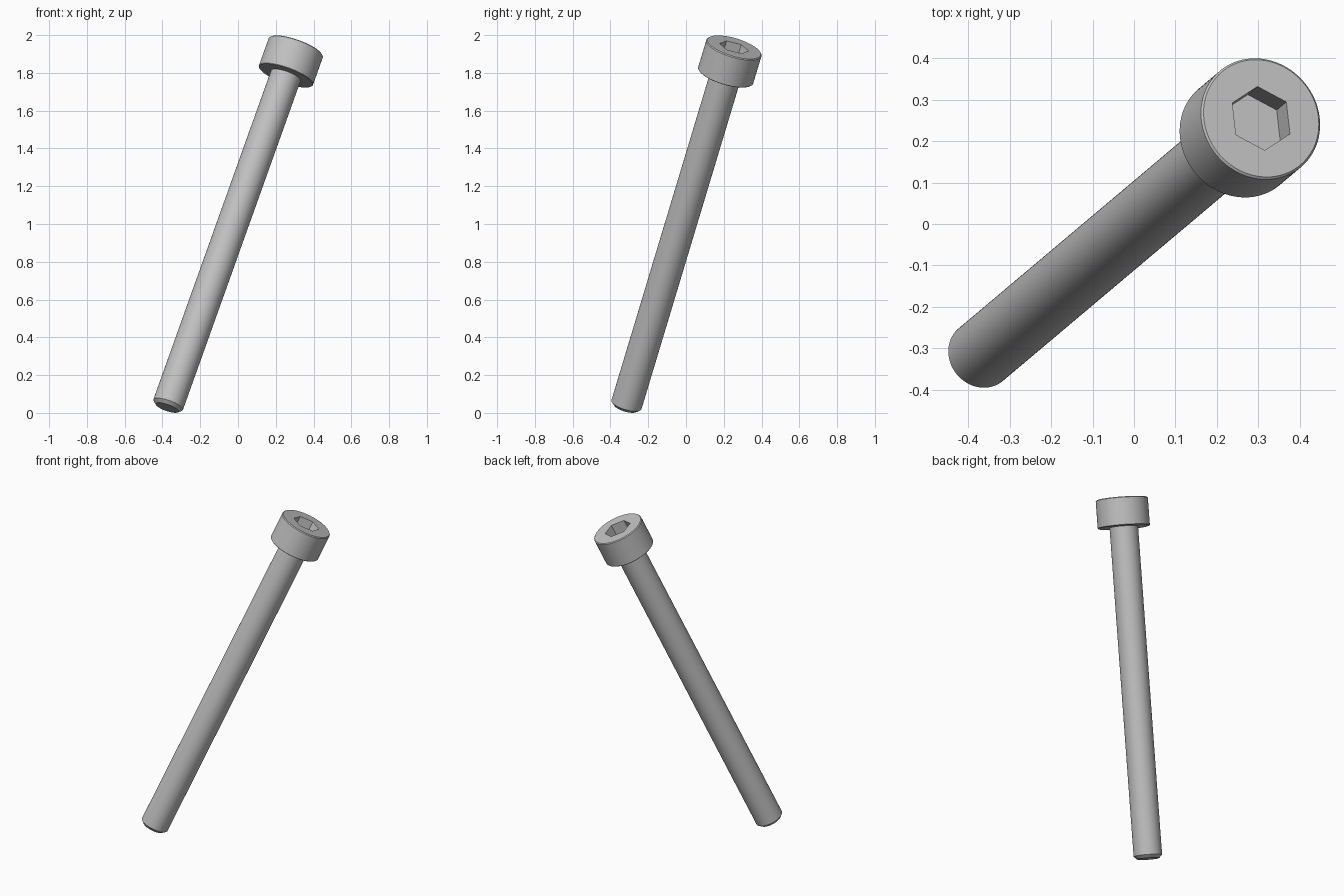
import bpy, bmesh, math
from mathutils import Vector, Matrix

cube = bpy.data.objects.get("Cube")
if cube:
    bpy.data.objects.remove(cube, do_unlink=True)

# Main sizes, measured along the screw axis from the centre of the head top
HEAD_R, HEAD_H = 0.152, 0.166
SHAFT_R, LENGTH = 0.083, 2.107
SOCKET_R, SOCKET_DEPTH = 0.08, 0.072
EDGE = 0.005

steel = bpy.data.materials.new("grey_steel")
steel.use_nodes = True
grey = (0.53, 0.53, 0.53, 1)
steel.diffuse_color = grey
steel.node_tree.nodes["Principled BSDF"].inputs["Base Color"].default_value = grey

# Tilted frame: z along the screw, x towards one corner of the hex socket
axis = Vector((0.324, 0.273, 0.906)).normalized()
corner = Vector((-0.0087, 0.077, -0.0201))
corner = (corner - axis * corner.dot(axis)).normalized()
frame = Matrix((corner, axis.cross(corner), axis)).transposed().to_4x4()
frame.translation = (0.307, 0.255, 1.936)


def lathe(name, profile, sides):
    """Closed solid from (radius, height) rings listed bottom to top."""
    bm = bmesh.new()
    rings = []
    for r, z in profile:
        angles = [math.tau * i / sides for i in range(sides)]
        rings.append([bm.verts.new((r * math.cos(a), r * math.sin(a), z)) for a in angles])
    for low, high in zip(rings, rings[1:]):
        for i in range(sides):
            j = (i + 1) % sides
            bm.faces.new((low[i], low[j], high[j], high[i]))
    bm.faces.new(rings[0][::-1])
    bm.faces.new(rings[-1])
    bm.transform(frame)
    mesh = bpy.data.meshes.new(name)
    bm.to_mesh(mesh)
    bm.free()
    mesh.materials.append(steel)
    obj = bpy.data.objects.new(name, mesh)
    bpy.context.collection.objects.link(obj)
    return obj


def activate(obj):
    bpy.ops.object.select_all(action="DESELECT")
    obj.select_set(True)
    bpy.context.view_layer.objects.active = obj


# Cylindrical head with finely broken edges
head = lathe("screw_head", [
    (HEAD_R - EDGE / 2, -HEAD_H), (HEAD_R, -HEAD_H + EDGE / 2),
    (HEAD_R, -EDGE), (HEAD_R - EDGE, 0)], 96)

# Hexagonal drive socket cut into the head
cutter = lathe("socket_cutter", [(SOCKET_R, -SOCKET_DEPTH), (SOCKET_R, 0.05)], 6)
cutter.hide_render = True
cut = head.modifiers.new("socket", "BOOLEAN")
cut.operation = "DIFFERENCE"
cut.solver = "EXACT"
cut.object = cutter
activate(head)
bpy.ops.object.modifier_apply(modifier=cut.name)
bpy.data.objects.remove(cutter, do_unlink=True)

# Plain shaft with a chamfered tip, seated slightly inside the head
shaft = lathe("screw_shaft", [
    (0.064, -LENGTH), (SHAFT_R, -LENGTH + 0.018), (SHAFT_R, -HEAD_H + 0.02)], 64)

for part in (head, shaft):
    activate(part)
    bpy.ops.object.shade_smooth_by_angle(angle=math.radians(30))
